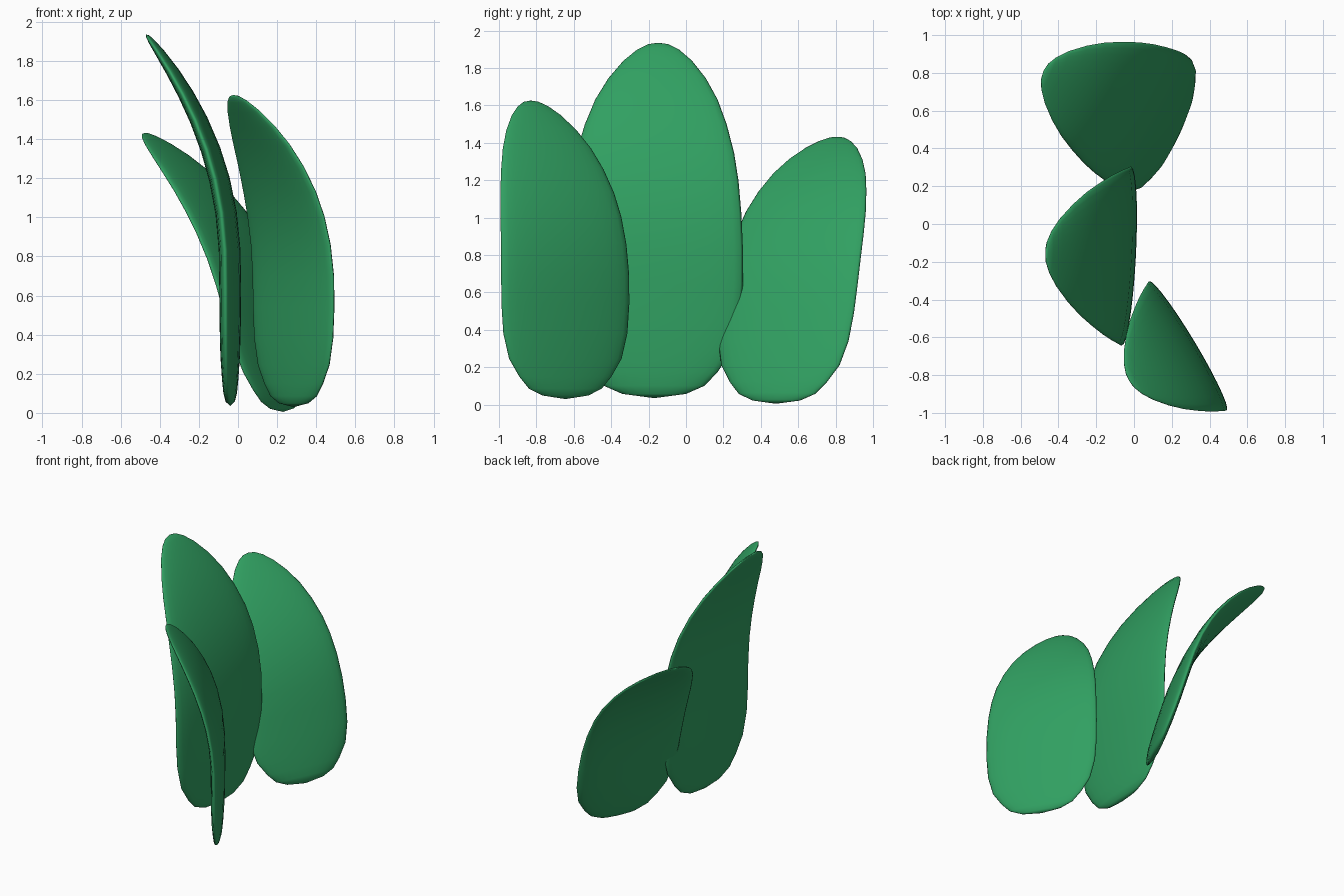
import bpy, bmesh
from math import sin, cos, pi, radians, atan

if "Cube" in bpy.data.objects:
    bpy.data.objects.remove(bpy.data.objects["Cube"])

HEIGHT, HALF_WIDTH, HALF_THICK, BEND = 1.9, 0.475, 0.05, 0.43

# Leaf outline: (fraction of height, fraction of half width)
OUTLINE = [(0.012, 0.36), (0.035, 0.57), (0.075, 0.72), (0.135, 0.88), (0.22, 0.97),
           (0.32, 1.0), (0.42, 1.0), (0.52, 0.98), (0.61, 0.945), (0.69, 0.89),
           (0.77, 0.80), (0.84, 0.69), (0.90, 0.55), (0.95, 0.385), (0.98, 0.24),
           (0.995, 0.12)]
SIDES = 28

green = bpy.data.materials.new("leaf_green")
green.diffuse_color = (0.03, 0.35, 0.12, 1)
green.use_nodes = True
green.node_tree.nodes["Principled BSDF"].inputs["Base Color"].default_value = green.diffuse_color


def spine(u):
    """Offset and slope angle of the backward-curling centre line."""
    t = max(0.0, (u - 0.35) / 0.65)
    slope = BEND * 2.25 * t ** 1.25 / 0.65 / HEIGHT
    return -BEND * t ** 2.25, atan(slope)


def make_leaf(name, location, scale, turn, lean=0):
    bm = bmesh.new()
    rings = []
    for u, w in OUTLINE:
        off, a = spine(u)
        thick = HALF_THICK * w ** 0.8
        ring = []
        for i in range(SIDES):
            p = 2 * pi * i / SIDES
            n = thick * cos(p)
            ring.append(bm.verts.new((off + n * cos(a),
                                      HALF_WIDTH * w * sin(p),
                                      u * HEIGHT + n * sin(a))))
        rings.append(ring)
    bottom = bm.verts.new((0, 0, 0))
    top = bm.verts.new((spine(1)[0], 0, HEIGHT))
    for i in range(SIDES):
        j = (i + 1) % SIDES
        bm.faces.new((bottom, rings[0][j], rings[0][i]))
        bm.faces.new((top, rings[-1][i], rings[-1][j]))
        for lo, hi in zip(rings, rings[1:]):
            bm.faces.new((lo[i], lo[j], hi[j], hi[i]))
    bmesh.ops.recalc_face_normals(bm, faces=bm.faces)
    for f in bm.faces:
        f.smooth = True
    mesh = bpy.data.meshes.new(name)
    bm.to_mesh(mesh)
    bm.free()
    mesh.materials.append(green)
    obj = bpy.data.objects.new(name, mesh)
    bpy.context.collection.objects.link(obj)
    obj.location = location
    obj.scale = (scale,) * 3
    obj.rotation_euler = (0, radians(-lean), radians(turn))
    return obj


# Tall middle leaf, upright front leaf, leaning back leaf
make_leaf("middle_leaf", (-0.04, -0.17, 0.035), 1.0, -3)
make_leaf("front_leaf", (0.285, -0.645, 0.03), 0.84, 31)
make_leaf("back_leaf", (0.23, 0.48, 0.005), 0.835, -25, lean=16)
